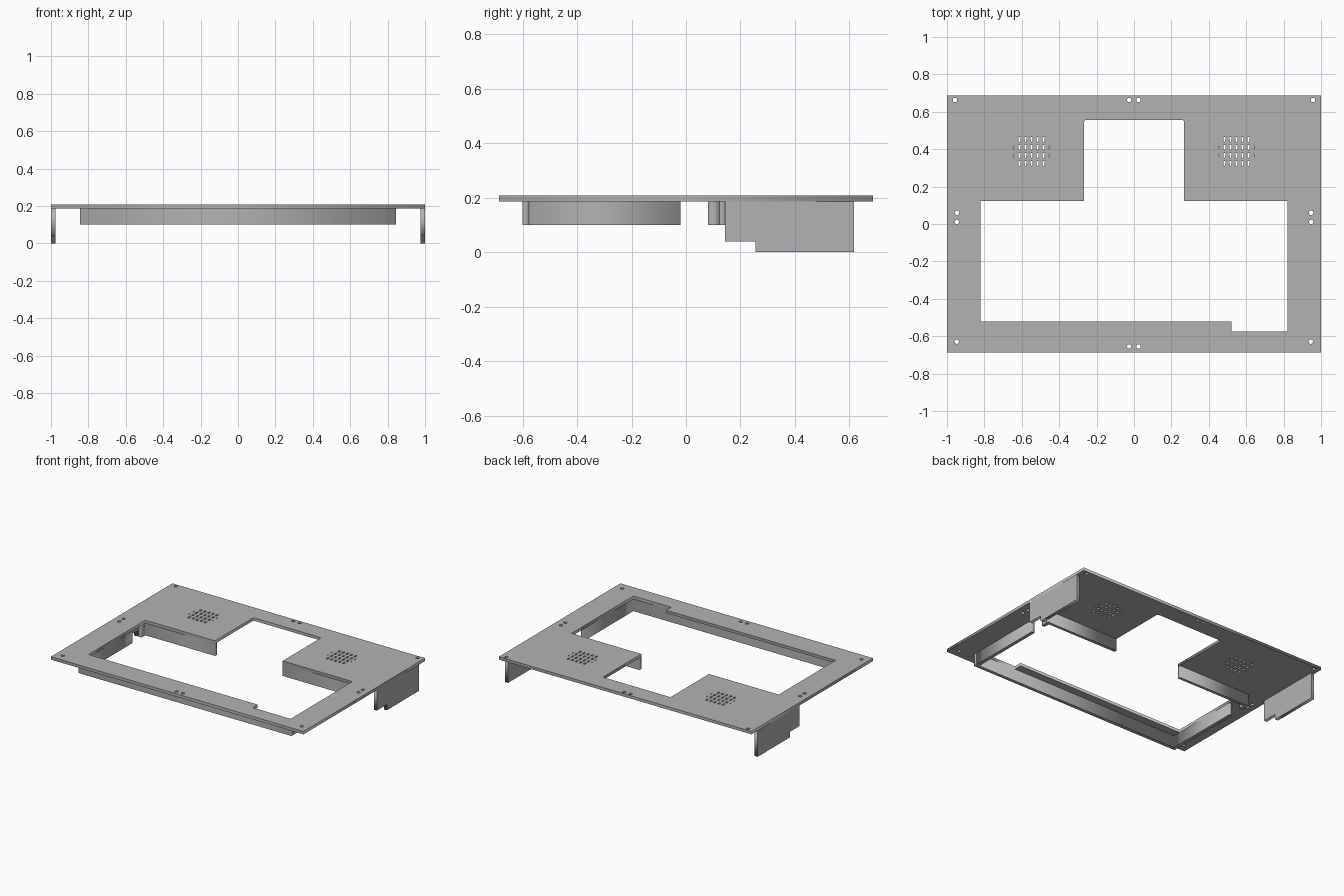
import bpy
import math

cube = bpy.data.objects.get("Cube")
if cube:
    bpy.data.objects.remove(cube, do_unlink=True)

grey = bpy.data.materials.new("neutral_grey")
grey.use_nodes = True
colour = (0.45, 0.45, 0.45, 1)
grey.diffuse_color = colour
grey.node_tree.nodes["Principled BSDF"].inputs["Base Color"].default_value = colour

PLATE_BOTTOM, PLATE_TOP = 0.187, 0.208
WALL_BOTTOM = 0.1
WALL = 0.024


def prism(name, loops, depth):
    """Filled outline with holes, extruded evenly about its own plane."""
    curve = bpy.data.curves.new(name, "CURVE")
    curve.dimensions = "2D"
    curve.fill_mode = "BOTH"
    curve.extrude = depth / 2
    for loop in loops:
        spline = curve.splines.new("POLY")
        spline.points.add(len(loop) - 1)
        for point, (x, y) in zip(spline.points, loop):
            point.co = (x, y, 0, 1)
        spline.use_cyclic_u = True
    obj = bpy.data.objects.new(name, curve)
    bpy.context.collection.objects.link(obj)
    bpy.ops.object.select_all(action="DESELECT")
    obj.select_set(True)
    bpy.context.view_layer.objects.active = obj
    bpy.ops.object.convert(target="MESH")
    obj = bpy.context.object
    obj.data.materials.clear()
    obj.data.materials.append(grey)
    return obj


def rect(x0, x1, y0, y1):
    return [(x0, y0), (x1, y0), (x1, y1), (x0, y1)]


def oval(cx, cy, width, height, n=12):
    """Round-ended slot; a circle when width equals height."""
    r, straight = width / 2, (height - width) / 2
    points = []
    for i in range(n):
        a = 2 * math.pi * (i + 0.5) / n
        shift = math.copysign(straight, math.sin(a))
        points.append((cx + r * math.cos(a), cy + shift + r * math.sin(a)))
    return points


def wall(name, x0, x1, y0, y1):
    obj = prism(name, [rect(x0, x1, y0, y1)], PLATE_BOTTOM - WALL_BOTTOM)
    obj.location.z = (PLATE_BOTTOM + WALL_BOTTOM) / 2


# Top plate: outline, stepped opening, screw holes and speaker slots
c = 0.008
opening = [(-0.82, -0.52), (0.52, -0.52), (0.52, -0.576), (0.82, -0.576),
           (0.82, 0.123), (0.268, 0.123), (0.268, 0.557 - c), (0.268 - c, 0.557),
           (c - 0.268, 0.557), (-0.268, 0.557 - c), (-0.268, 0.123), (-0.82, 0.123)]
loops = [rect(-1, 1, -0.687, 0.687), opening]

screws = [(-0.957, 0.663), (0.957, 0.663), (-0.948, -0.629), (0.945, -0.629)]
for x in (-0.026, 0.024):
    screws += [(x, 0.663), (x, -0.655)]
for side in (-1, 1):
    screws += [(side * 0.947, 0.06), (side * 0.947, 0.011)]
loops += [oval(x, y, 0.024, 0.024, 20) for x, y in screws]

for side in (-1, 1):
    for row in range(4):
        y = 0.324 + row * 0.043
        for column in range(-2, 3):
            loops.append(oval(side * 0.548 + column * 0.032, y, 0.013, 0.027))
        if row in (1, 2):
            for edge in (-1, 1):
                x = side * 0.548 + edge * 0.092
                loops.append(rect(x - 0.002, x + 0.002, y - 0.008, y + 0.008))

plate = prism("top_plate", loops, PLATE_TOP - PLATE_BOTTOM)
plate.location.z = (PLATE_TOP + PLATE_BOTTOM) / 2

# Walls hanging below the rim of the opening
outer = 0.82 + WALL
wall("front_wall", -outer, outer, -0.6, -0.576)
for side, label in ((1, "left"), (-1, "right")):
    def mirrored_wall(name, x0, x1, y0, y1):
        xs = sorted((side * x0, side * x1))
        wall(label + name, xs[0], xs[1], y0, y1)

    mirrored_wall("_side_wall", 0.82, outer, -0.576, -0.02)
    mirrored_wall("_back_wall", 0.268, outer, 0.123, 0.143)
    mirrored_wall("_return_wall", 0.82, outer, 0.08, 0.123)

    # Stepped outer side panel, profile drawn in y and z
    profile = [(0.143, 0.04), (0.255, 0.04), (0.255, 0), (0.617, 0),
               (0.617, PLATE_BOTTOM), (0.143, PLATE_BOTTOM)]
    panel = prism(label + "_side_panel", [profile], WALL)
    panel.rotation_euler = (math.pi / 2, 0, math.pi / 2)
    panel.location.x = side * (1 - WALL / 2)
